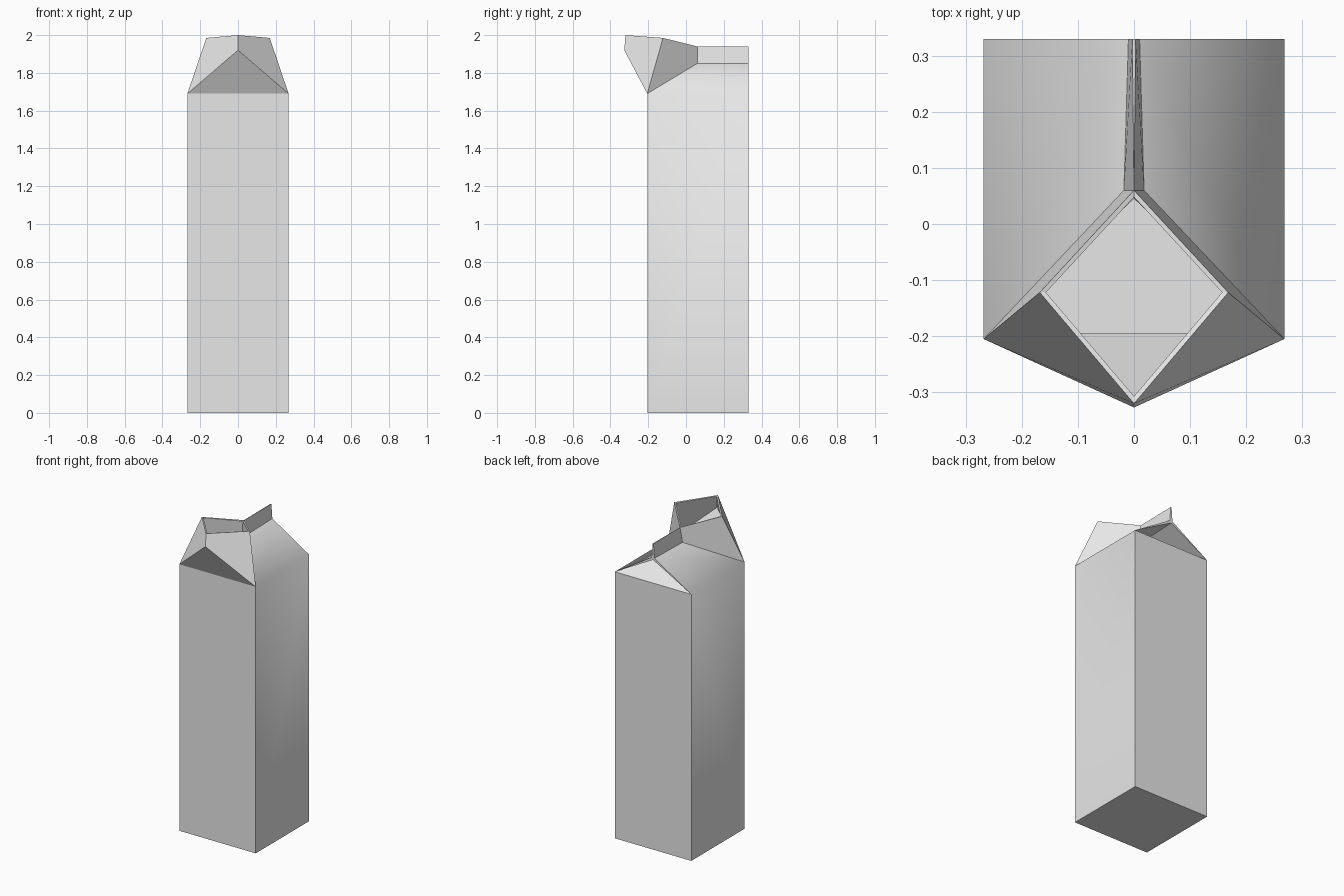
import bpy
import bmesh

cube = bpy.data.objects.get("Cube")
if cube:
    bpy.data.objects.remove(cube, do_unlink=True)

# Single card colour
card = bpy.data.materials.new("grey_card")
card.use_nodes = True
card.diffuse_color = (0.8, 0.8, 0.8, 1)
card.node_tree.nodes["Principled BSDF"].inputs["Base Color"].default_value = (0.8, 0.8, 0.8, 1)

W, FRONT, BACK, SHOULDER = 0.268, -0.205, 0.33, 1.69
T = 0.011  # card thickness


def box_points(prefix, inset, floor):
    """Half a box: corner and centre points at floor and shoulder height."""
    pts = {}
    for level, z in (("low", floor), ("top", SHOULDER)):
        for side, y in (("front", FRONT + inset), ("back", BACK - inset)):
            pts[f"{prefix}_{side}_{level}"] = (W - inset, y, z)
            pts[f"{prefix}_{side}_{level}_mid"] = (0, y, z)
    return pts


# Key points of the left half (points on x = 0 are shared by both halves)
P = {**box_points("out", 0, 0), **box_points("in", T, 0.012)}
P.update({
    # spout, outside and inside
    "lip_side": (0.168, -0.122, 1.985), "lip_front": (0, -0.32, 2.0),
    "lip_back": (0, 0.06, 1.94), "chin": (0, -0.327, 1.92),
    "in_lip_side": (0.157, -0.122, 1.983), "in_lip_front": (0, -0.307, 1.997),
    "in_lip_back": (0, 0.048, 1.938), "in_chin": (0, -0.312, 1.925),
    # ridge fin
    "fin_front": (0.018, 0.06, 1.85), "fin_back": (0.01, BACK, 1.85),
    "fin_top": (0.003, BACK, 1.94), "fin_top_mid": (0, BACK, 1.94),
    "fin_under": (0, BACK, 1.837),
    # tucked-in back gable
    "tuck": (0, 0.07, 1.825), "in_tuck": (0, 0.045, 1.825),
})

FLAT = []
SMOOTH = ["out_front_top out_back_top fin_back fin_front"]  # roof slope
for s, group in (("out", FLAT), ("in", SMOOTH)):
    group += [
        f"{s}_front_low {s}_back_low {s}_back_low_mid {s}_front_low_mid",   # floor
        f"{s}_front_low {s}_front_top {s}_front_top_mid {s}_front_low_mid",  # front wall
        f"{s}_back_low {s}_back_top {s}_back_top_mid {s}_back_low_mid",      # back wall
    ]
    SMOOTH.append(f"{s}_front_low {s}_back_low {s}_back_top {s}_front_top")  # side wall
FLAT += [
    # spout outside
    "out_front_top out_front_top_mid chin",
    "out_front_top lip_side lip_front chin",
    "out_front_top fin_front lip_back lip_side",
    # rim
    "lip_side lip_front in_lip_front in_lip_side",
    "lip_side lip_back in_lip_back in_lip_side",
    # ridge fin
    "fin_front fin_back fin_top lip_back",
    "lip_back fin_top fin_top_mid",
    "fin_back fin_top fin_top_mid fin_under",
    # folded back gable
    "out_back_top fin_back fin_under",
    "out_back_top fin_under tuck",
    "out_back_top out_back_top_mid tuck",
    # spout and roof inside
    "in_front_top in_front_top_mid in_chin",
    "in_front_top in_lip_side in_lip_front in_chin",
    "in_front_top in_tuck in_lip_back in_lip_side",
    "in_front_top in_back_top in_tuck",
    "in_back_top in_back_top_mid in_tuck",
]

# Build both halves into one closed card shell
bm = bmesh.new()
for sign in (1, -1):
    verts = {n: bm.verts.new((sign * x, y, z)) for n, (x, y, z) in P.items()}
    for group, smooth in ((FLAT, False), (SMOOTH, True)):
        for names in group:
            bm.faces.new([verts[n] for n in names.split()]).smooth = smooth
bmesh.ops.remove_doubles(bm, verts=bm.verts, dist=0.0005)
bmesh.ops.recalc_face_normals(bm, faces=bm.faces)

# Keep box corners crisp, let each side wall roll softly into the roof
for e in bm.edges:
    if len(e.link_faces) == 2 and e.calc_face_angle(0) > 1.1:
        e.smooth = False

mesh = bpy.data.meshes.new("drink_carton")
bm.to_mesh(mesh)
bm.free()
mesh.materials.append(card)
carton = bpy.data.objects.new("drink_carton", mesh)
bpy.context.collection.objects.link(carton)
